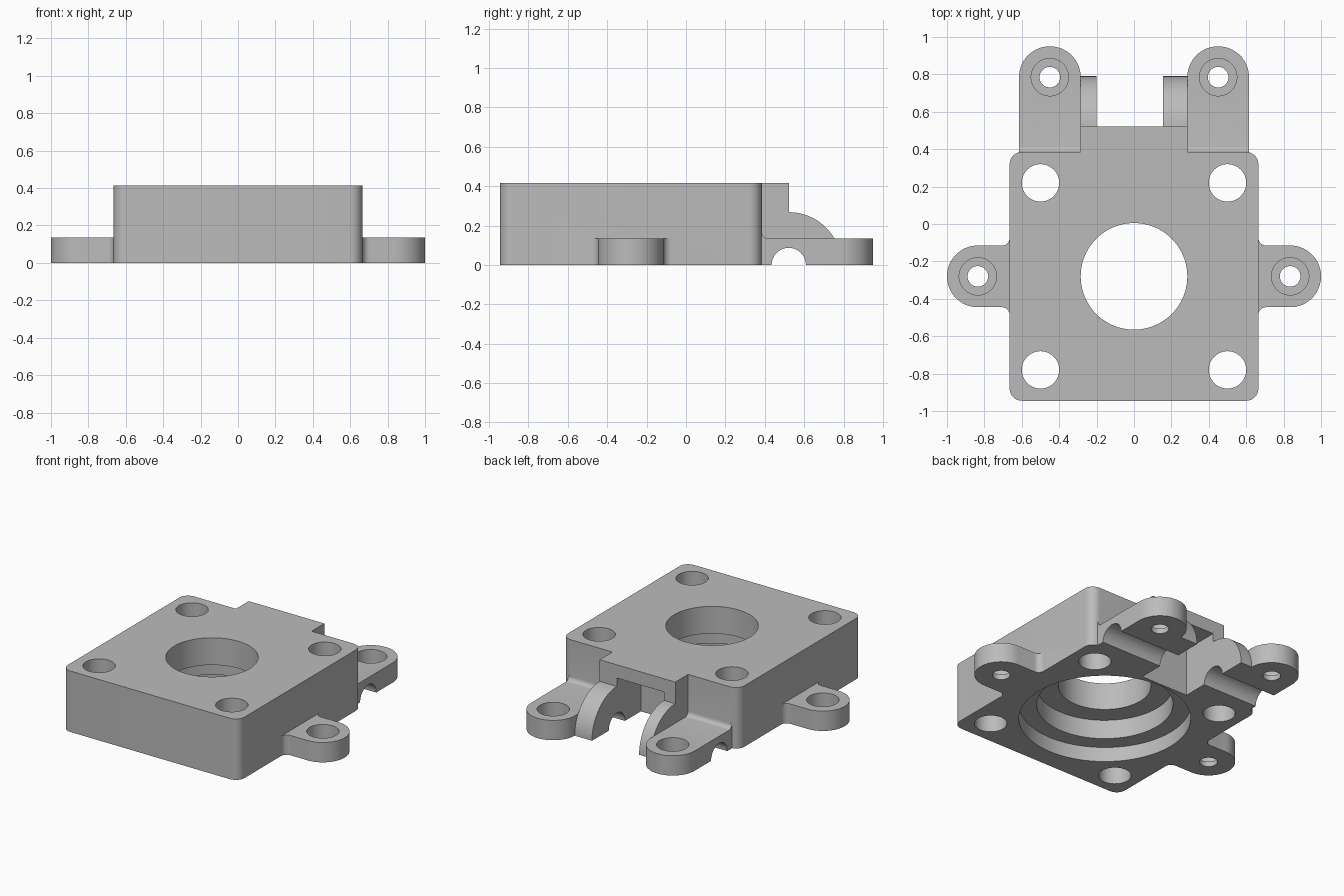
import bpy, bmesh
from math import sin, cos, radians
from mathutils import Vector

cube = bpy.data.objects.get("Cube")
if cube:
    bpy.data.objects.remove(cube, do_unlink=True)

grey = bpy.data.materials.new("mid grey")
grey.use_nodes = True
colour = (0.5, 0.5, 0.5, 1)
grey.diffuse_color = colour
grey.node_tree.nodes["Principled BSDF"].inputs["Base Color"].default_value = colour


def arc(cx, cy, r, start, end, steps=16):
    angles = [radians(start + (end - start) * i / steps) for i in range(steps + 1)]
    return [(cx + r * cos(a), cy + r * sin(a)) for a in angles]


def prism(name, outline, low, high, along_x=False):
    """Extrude an xy outline up z, or a yz outline along x."""
    bm = bmesh.new()
    place = (lambda a, b: (low, a, b)) if along_x else (lambda a, b: (a, b, low))
    face = bm.faces.new([bm.verts.new(place(a, b)) for a, b in outline])
    result = bmesh.ops.extrude_face_region(bm, geom=[face])
    verts = [v for v in result["geom"] if isinstance(v, bmesh.types.BMVert)]
    step = Vector((high - low, 0, 0)) if along_x else Vector((0, 0, high - low))
    bmesh.ops.translate(bm, verts=verts, vec=step)
    bmesh.ops.recalc_face_normals(bm, faces=bm.faces)
    mesh = bpy.data.meshes.new(name)
    bm.to_mesh(mesh)
    bm.free()
    mesh.materials.append(grey)
    obj = bpy.data.objects.new(name, mesh)
    bpy.context.collection.objects.link(obj)
    return obj


def disc(x, y, r, low, high, steps=48):
    return prism("hole_cutter", arc(x, y, r, 0, 360, steps)[:-1], low, high)


def combine(target, tool, operation):
    mod = target.modifiers.new("join", "BOOLEAN")
    mod.solver = "EXACT"
    mod.operation = operation
    mod.object = tool
    bpy.context.view_layer.objects.active = target
    bpy.ops.object.modifier_apply(modifier=mod.name)
    bpy.data.objects.remove(tool, do_unlink=True)


# Main block with rounded upright corners
HALF, FRONT, BACK, TOP, EAR = 0.665, -0.945, 0.385, 0.415, 0.135
R = 0.065
corners = [(HALF - R, BACK - R, 0), (-HALF + R, BACK - R, 90),
           (-HALF + R, FRONT + R, 180), (HALF - R, FRONT + R, 270)]
outline = [p for x, y, a in corners for p in arc(x, y, R, a, a + 90, 8)]
housing = prism("housing", outline, 0, TOP)

# Rear shaft support: square block with a rounded bearing in front
SHAFT = 0.522
support = [(0.3, 0)] + arc(SHAFT, 0, 0.268, 0, 90, 24) + [(SHAFT, TOP), (0.3, TOP)]
combine(housing, prism("shaft_support", support, -0.285, 0.285, True), "UNION")

# Mounting ears, mirrored left and right
MID = -0.28
for side in (1, -1):
    upper = arc(0.705, 0.205, 0.04, 180, 270, 6)
    tip = arc(0.835, 0, 0.165, 90, -90, 32)
    lower = [(x, -y) for x, y in reversed(upper)]
    shape = [(0.6, 0.205)] + upper + tip + lower + [(0.6, -0.205)]
    shape = [(side * x, y + MID) for x, y in shape]
    combine(housing, prism("side_ear", shape, 0, EAR), "UNION")

    shape = [(0.615, 0.3)] + arc(0.45, 0.785, 0.165, 0, 180, 32) + [(0.285, 0.3)]
    shape = [(side * x, y) for x, y in shape]
    combine(housing, prism("rear_ear", shape, 0, EAR), "UNION")

    # Small fillet where the rear ear meets the block
    shape = [(0.36, 0.11), (0.36, 0.165)] + arc(0.415, 0.165, 0.03, 180, 270, 6) + [(0.415, 0.11)]
    ends = sorted((side * 0.285, side * 0.615))
    combine(housing, prism("ear_fillet", shape, ends[0], ends[1], True), "UNION")

# Wheel slot between the bearing cheeks
slot = [(-0.2, 0.265), (0.155, 0.265), (0.155, 1.1), (-0.2, 1.1)]
combine(housing, prism("slot_cutter", slot, -0.1, 0.325), "DIFFERENCE")

# Half-round shaft groove across the underside
groove = arc(SHAFT, 0, 0.087, 0, 360, 40)[:-1]
combine(housing, prism("groove_cutter", groove, -0.9, 0.9, True), "DIFFERENCE")

# Stepped central bore
for radius, depth in ((0.53, 0.1), (0.42, 0.23), (0.285, 0.6)):
    combine(housing, disc(0, MID, radius, -0.1, depth, 80), "DIFFERENCE")

# Bolt holes and counterbored ear holes
for side in (1, -1):
    for y in (0.22, -0.78):
        combine(housing, disc(side * 0.5, y, 0.1, -0.1, 0.6), "DIFFERENCE")
    for x, y in ((0.835, MID), (0.45, 0.785)):
        combine(housing, disc(side * x, y, 0.055, -0.1, 0.3), "DIFFERENCE")
        combine(housing, disc(side * x, y, 0.1, 0.035, 0.3), "DIFFERENCE")

bpy.ops.object.select_all(action="DESELECT")
housing.select_set(True)
bpy.context.view_layer.objects.active = housing
bpy.ops.object.shade_smooth_by_angle(angle=radians(30))
